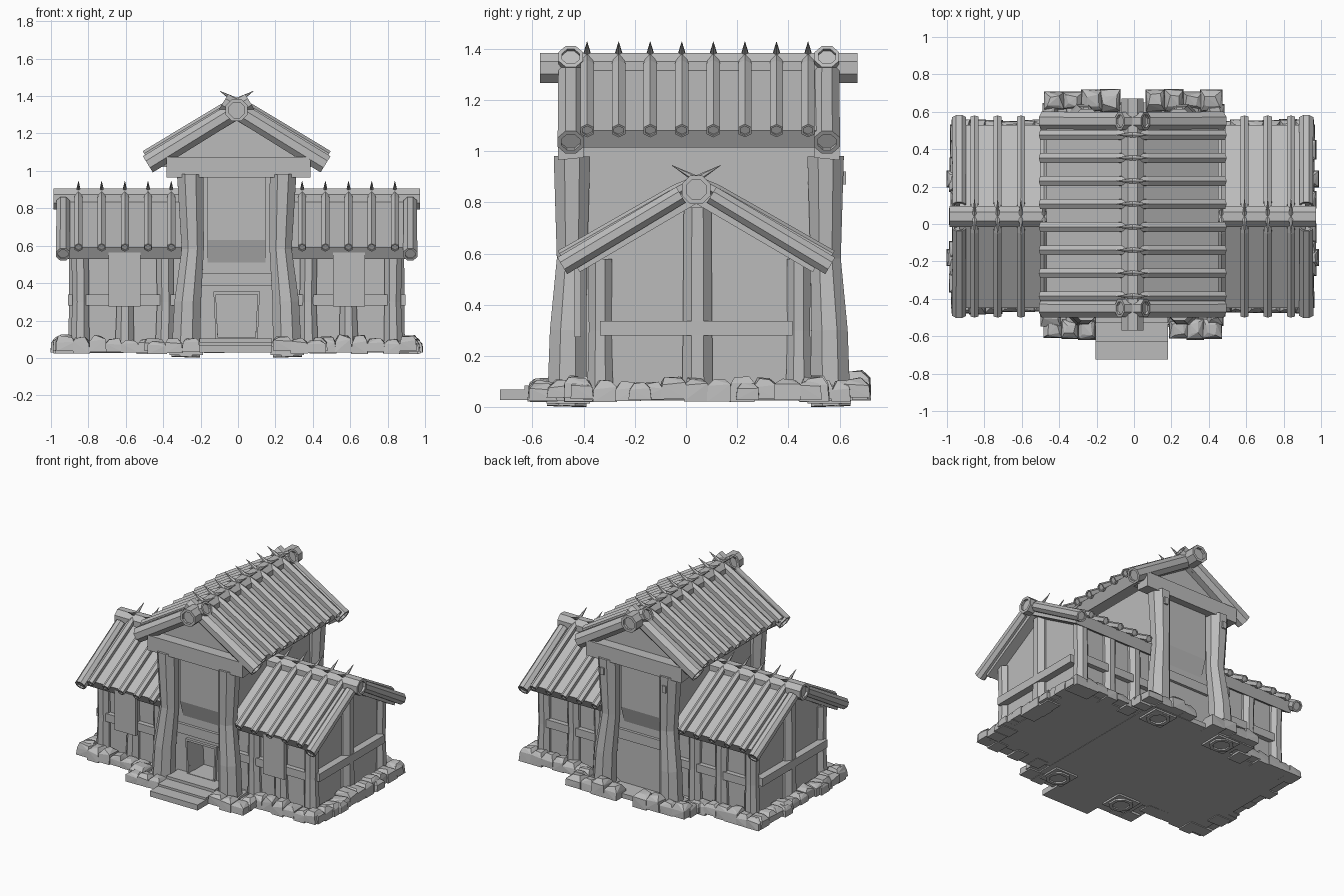
import bpy, bmesh, math, random
from mathutils import Vector

if "Cube" in bpy.data.objects:
    bpy.data.objects.remove(bpy.data.objects["Cube"])
random.seed(4)
CX = -0.007          # centre line of the building
WY = 0.04            # ridge line of the wings

grey = bpy.data.materials.new("plain_grey")
grey.use_nodes = True
grey.diffuse_color = (0.5, 0.5, 0.5, 1)
bsdf = next(n for n in grey.node_tree.nodes if n.type == 'BSDF_PRINCIPLED')
bsdf.inputs["Base Color"].default_value = grey.diffuse_color
bsdf.inputs["Roughness"].default_value = 0.9


def finish(bm, name):
    bmesh.ops.recalc_face_normals(bm, faces=bm.faces)
    mesh = bpy.data.meshes.new(name)
    bm.to_mesh(mesh)
    bm.free()
    mesh.materials.append(grey)
    obj = bpy.data.objects.new(name, mesh)
    bpy.context.collection.objects.link(obj)
    return obj


def box(bm, x0, x1, y0, y1, z0, z1):
    prism(bm, [(y0, z0), (y1, z0), (y1, z1), (y0, z1)], x0, x1,
          lambda u, v, z: (v, u, z))


def prism(bm, profile, v0, v1, place):
    """Extrude a (u, z) profile from v0 to v1."""
    rings = [[bm.verts.new(place(u, v, z)) for u, z in profile] for v in (v0, v1)]
    n = len(profile)
    for i in range(n):
        j = (i + 1) % n
        bm.faces.new((rings[0][i], rings[0][j], rings[1][j], rings[1][i]))
    for ring in rings:
        bm.faces.new(ring)


def log(bm, points, radii, sides=8):
    """Faceted log through the points, with dished ends."""
    pts = [Vector(p) for p in points]
    axis = (pts[-1] - pts[0]).normalized()
    helper = Vector((0, 0, 1)) if abs(axis.z) < 0.9 else Vector((0, 1, 0))
    a = axis.cross(helper).normalized()
    b = axis.cross(a)
    r0, r1 = radii[0] * 0.7, radii[-1] * 0.7
    stations = [(pts[0] + axis * r0 * 0.4, r0), (pts[0], r0), *zip(pts, radii),
                (pts[-1], r1), (pts[-1] - axis * r1 * 0.4, r1)]
    rings = []
    for p, r in stations:
        rings.append([])
        for i in range(sides):
            t = math.tau * (i + 0.5) / sides
            rings[-1].append(bm.verts.new(p + r * (a * math.cos(t) + b * math.sin(t))))
    for lower, upper in zip(rings, rings[1:]):
        for i in range(sides):
            j = (i + 1) % sides
            bm.faces.new((lower[i], lower[j], upper[j], upper[i]))
    bm.faces.new(rings[0])
    bm.faces.new(rings[-1])


def roof(name, place, ridge, gables, slab, battens):
    """Chevron slab, ridge log, sloping gable logs and spiked battens."""
    bm = bmesh.new()
    v0, v1, u_out, z_out, z_top, u_in, z_in, z_low = slab
    prism(bm, [(-u_out, z_out), (0, z_top), (u_out, z_out),
               (u_in, z_in), (0, z_low), (-u_in, z_in)], v0, v1, place)
    finish(bm, name + "_roof_slab")

    bm = bmesh.new()
    r0, r1, rz, rr = ridge
    log(bm, [place(0, r0, rz), place(0, r1, rz)], [rr, rr])
    finish(bm, name + "_ridge_log")

    bm = bmesh.new()
    spots, u, z, u2, z2, r = gables
    for v in spots:
        for side in (-1, 1):
            log(bm, [place(side * u, v, z), place(side * u2, v, z2)], [r, r * 0.94])
    finish(bm, name + "_gable_logs")

    bm = bmesh.new()
    spots, u, z, u2, z2, r = battens
    for v in spots:
        for side in (-1, 1):
            path = [place(side * (u + (u2 - u) * t), v, z + (z2 - z) * t) for t in (0, 0.72, 0.84, 1)]
            log(bm, path, [r, r, r * 0.6, 0.001], 6)
    finish(bm, name + "_roof_battens")


def stone(bm, x, y, sx, sy, z0, z1):
    """Rough tapered boulder made as a convex hull."""
    jit = random.uniform
    verts = []
    for i in (-1, 1):
        for j in (-1, 1):
            verts.append(bm.verts.new((x + i * sx / 2, y + j * sy / 2, z0)))
            verts.append(bm.verts.new((x + i * sx * jit(0.44, 0.5), y + j * sy * jit(0.42, 0.5),
                                       z0 + (z1 - z0) * jit(0.5, 0.75))))
            verts.append(bm.verts.new((x + i * sx * jit(0.15, 0.38), y + j * sy * jit(0.15, 0.35),
                                       z0 + (z1 - z0) * jit(0.85, 1))))
    hull = bmesh.ops.convex_hull(bm, input=verts)
    junk = set(hull["geom_interior"]) | set(hull["geom_unused"])
    bmesh.ops.delete(bm, geom=[g for g in junk if isinstance(g, bmesh.types.BMVert)], context='VERTS')


def stone_row(bm, start, end, depth, top=0.12):
    a, b = Vector(start), Vector(end)
    n = max(1, round((b - a).length / 0.09))
    step = (b - a) / n
    for i in range(n):
        p = a + step * (i + 0.5)
        length, d = step.length * random.uniform(1.0, 1.2), depth * random.uniform(0.85, 1.15)
        sx, sy = (length, d) if abs(step.x) > abs(step.y) else (d, length)
        stone(bm, p.x, p.y, sx, sy, random.uniform(0.02, 0.04), top * random.uniform(0.82, 1.08))


# Main hall roof
def hall(u, v, z):
    return (CX + u, v, z)


roof("hall", hall, (-0.57, 0.67, 1.325, 0.064), ([-0.45, 0.55], 0.475, 1.035, -0.07, 1.37, 0.055),
     (-0.45, 0.55, 0.46, 1.08, 1.35, 0.425, 1.015, 1.268),
     ([-0.386 + 0.1232 * i for i in range(8)], 0.487, 1.08, -0.09, 1.427, 0.03))

# Main hall walls with a doorway recess
bm = bmesh.new()
prism(bm, [(-0.25, 0.035), (0.25, 0.035), (0.25, 1.1), (-0.25, 1.1)], -0.4, 0.5, hall)
walls = finish(bm, "hall_walls")
bm = bmesh.new()
prism(bm, [(-0.1, 0.105), (0.1, 0.105), (0.112, 0.345), (-0.112, 0.345)], -0.6, -0.24, hall)
cutter = finish(bm, "door_cutter")
cutter.hide_render = True
cut = walls.modifiers.new("doorway", 'BOOLEAN')
cut.operation, cut.object, cut.solver = 'DIFFERENCE', cutter, 'EXACT'
bpy.context.view_layer.objects.active = walls
bpy.ops.object.modifier_apply(modifier=cut.name)
bpy.data.objects.remove(cutter)

# Triangular gable walls
bm = bmesh.new()
for y0, y1 in ((-0.42, -0.36), (0.46, 0.52)):
    prism(bm, [(-0.4, 1.02), (0.4, 1.02), (0, 1.275)], y0, y1, hall)
finish(bm, "hall_gable_walls")

# Door frame
bm = bmesh.new()
for s in (-1, 1):
    prism(bm, [(s * 0.1, 0.095), (s * 0.112, 0.095), (s * 0.124, 0.355), (s * 0.112, 0.355)], -0.42, -0.36, hall)
box(bm, CX - 0.122, CX + 0.122, -0.42, -0.36, 0.34, 0.356)
box(bm, CX - 0.112, CX + 0.112, -0.42, -0.36, 0.095, 0.108)
finish(bm, "door_frame")

# Overhanging wall panels, cross rails, tie beams and bent corner pillars
panels, rails, ties, pillars = [bmesh.new() for _ in range(4)]
for side, wall in ((-1, -0.4), (1, 0.5)):
    def face(u, v, z):
        return (CX + v, wall + side * u, z)
    prism(panels, [(-0.02, 0.45), (0.04, 0.63), (0.04, 1.01), (-0.02, 1.01)], -0.155, 0.155, face)
    prism(rails, [(-0.02, 0.385), (0.02, 0.385), (0.02, 0.455), (-0.02, 0.455)], -0.2, 0.2, face)
    prism(ties, [(0, 0.975), (0.1, 0.965), (0.1, 1.075), (0, 1.075)], -0.375, 0.395, face)
    for s in (-1, 1):
        log(pillars, [face(0.065, s * 0.272, 0.005), face(0.06, s * 0.262, 0.3), face(0.045, s * 0.235, 0.58),
                      face(0.045, s * 0.248, 0.98)], [0.083, 0.077, 0.064, 0.077])
finish(panels, "hall_wall_panels")
finish(rails, "hall_rails")
finish(ties, "hall_tie_beams")
finish(pillars, "hall_pillars")

# Pegs on the rear pillars
bm = bmesh.new()
for s in (-1, 1):
    box(bm, CX + s * 0.25 - 0.015, CX + s * 0.25 + 0.015, 0.58, 0.625, 0.87, 0.92)
finish(bm, "pillar_pegs")

# Side wings
for s, name in ((1, "left_wing"), (-1, "right_wing")):
    def wing(u, v, z):
        return (CX + s * v, WY + u, z)

    roof(name, wing, (0.2, 0.98, 0.85, 0.06), ([0.928], 0.523, 0.553, 0.06, 0.83, 0.041),
         (0.24, 0.925, 0.49, 0.59, 0.865, 0.455, 0.528, 0.795),
         ([0.35 + 0.124 * i for i in range(5)], 0.528, 0.59, -0.095, 0.945, 0.025))
    bm = bmesh.new()
    prism(bm, [(-0.375, 0.035), (0.4, 0.035), (0.4, 0.575), (0, 0.8), (-0.375, 0.585)], 0.2, 0.85, wing)
    finish(bm, name + "_walls")

    bm = bmesh.new()
    for u in (-0.375, 0.4):
        for d in (0.385, 0.6, 0.838):
            log(bm, [wing(u, d, 0.05), wing(u, d - 0.004, 0.3), wing(u, d, 0.58)], [0.055, 0.048, 0.05])
    log(bm, [wing(0.005, 0.84, 0.05), wing(0.005, 0.84, 0.78)], [0.064, 0.058])
    finish(bm, name + "_posts")

    bm = bmesh.new()
    for u in (-0.385, 0.41):
        prism(bm, [(u - 0.025, 0.28), (u + 0.025, 0.28), (u + 0.025, 0.338), (u - 0.025, 0.338)], 0.24, 0.86, wing)
    prism(bm, [(-0.375, 0.28), (0.375, 0.28), (0.375, 0.338), (-0.375, 0.338)], 0.84, 0.902, wing)
    finish(bm, name + "_rails")

    # Hanging front panel
    bm = bmesh.new()
    prism(bm, [(-0.475, 0.275), (-0.45, 0.275), (-0.45, 0.575), (-0.475, 0.575)], 0.515, 0.685, wing)
    finish(bm, name + "_hanging_panel")

# Floor
bm = bmesh.new()
box(bm, CX - 0.92, CX + 0.92, -0.4, 0.49, 0.03, 0.06)
box(bm, CX - 0.4, CX + 0.4, -0.55, 0.65, 0.028, 0.062)
finish(bm, "floor")

# Front steps
bm = bmesh.new()
for y0, y1, top in ((-0.725, -0.63, 0.07), (-0.63, -0.53, 0.085), (-0.53, -0.4, 0.105)):
    box(bm, CX - 0.198, CX + 0.188, y0, y1, 0.03, top)
finish(bm, "front_steps")

# Foundation stones
bm = bmesh.new()
for s in (-1, 1):
    x = [CX + s * d for d in (0.2, 0.44, 0.47, 0.92, 0.96)]
    for y in (-0.42, 0.5):
        stone_row(bm, (x[1], y), (x[4], y), 0.11)
    stone_row(bm, (x[3], -0.45), (x[3], 0.53), 0.11)
    for y in (-0.18, 0.24):
        stone(bm, x[4] - s * 0.005, y, 0.08, 0.09, 0.03, 0.1)
    stone_row(bm, (x[0], -0.56), (x[2], -0.56), 0.11, 0.115)
    stone_row(bm, (x[1], -0.54), (x[1], -0.42), 0.1)
    stone_row(bm, (CX + s * 0.07, 0.66), (x[2], 0.66), 0.11, 0.14)
    stone_row(bm, (x[1], 0.5), (x[1], 0.64), 0.1)
    for y in (-0.46, 0.56):
        stone(bm, CX + s * 0.27, y, 0.18, 0.17, 0.015, 0.11)
finish(bm, "foundation_stones")
